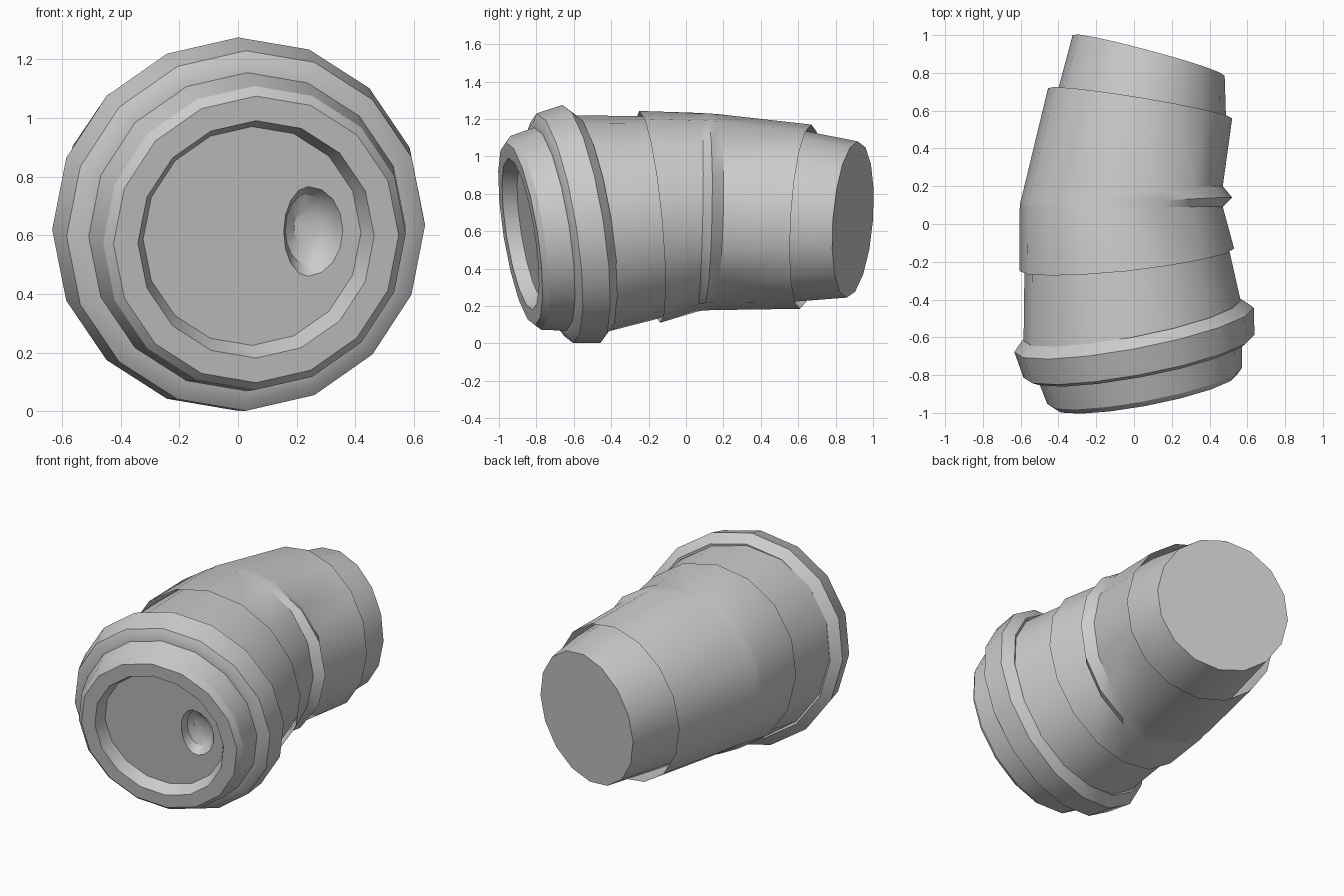
import bpy, bmesh, math
from mathutils import Vector

if "Cube" in bpy.data.objects:
    bpy.data.objects.remove(bpy.data.objects["Cube"])

SIDES = 16


def ring(left, right, top, bottom):
    """Closed loop from left/right (x, y) and top/bottom (x, y, z) extremes."""
    top, bottom = Vector(top), Vector(bottom)
    mid = (top + bottom) / 2
    rv = Vector(right) - mid
    lv = Vector(left) - mid
    up = (top - bottom) / 2
    pts = []
    for i in range(SIDES):
        a = 2 * math.pi * i / SIDES
        c = math.cos(a)
        pts.append(mid + (rv * c if c > 0 else lv * -c) + up * math.sin(a))
    return pts


def section(L, R, T, B):
    """Paper section: L, R read in plan (x, y); T, B read from the side (y, z)."""
    x = (L[0] + R[0]) / 2
    z = (T[1] + B[1]) / 2
    return ring((*L, z), (*R, z), (x, *T), (x, *B))


def loft(name, rings, cap=False):
    bm = bmesh.new()
    loops = [[bm.verts.new(p) for p in r] for r in rings]
    for a, b in zip(loops, loops[1:]):
        for i in range(SIDES):
            j = (i + 1) % SIDES
            bm.faces.new((a[i], a[j], b[j], b[i]))
    if cap:
        bm.faces.new(loops[-1])
    bmesh.ops.recalc_face_normals(bm, faces=bm.faces)
    me = bpy.data.meshes.new(name)
    bm.to_mesh(me)
    bm.free()
    ob = bpy.data.objects.new(name, me)
    bpy.context.collection.objects.link(ob)
    bpy.ops.object.select_all(action='DESELECT')
    ob.select_set(True)
    bpy.context.view_layer.objects.active = ob
    bpy.ops.object.shade_smooth_by_angle(angle=math.radians(32))
    return ob


# Lid axes: d points out of the lid, u to the right, v up
origin = Vector((0, -0.56, 0.638))
d = Vector((0.19, -1, -0.16)).normalized()
u = (Vector((1, 0, 0)) - d * d.x).normalized()
v = u.cross(-d)


def lid_ring(t, left, right=None, high=None, a=0, b=0):
    right = left if right is None else right
    high = left if high is None else high
    c = origin + d * t + u * a + v * b
    return ring(c - u * left, c + u * right, c + v * high, c - v * high)


# Lid: rim band, stepped wall, lip, recessed disc and sip dent
lid = [lid_ring(t, r) for t, r in (
    (-0.05, 0.575), (-0.055, 0.59), (0, 0.645), (0.145, 0.622), (0.165, 0.585),
    (0.17, 0.55), (0.305, 0.525), (0.335, 0.495), (0.335, 0.41), (0.26, 0.378))]
lid += [lid_ring(0.26, 0.085, 0.12, 0.155, 0.195, 0.01),
        lid_ring(0.21, 0.07, 0.09, 0.12, 0.195, 0.01),
        lid_ring(0.185, 0.035, 0.045, 0.06, 0.195, 0.01)]
loft("lid", lid, cap=True)

# Paper cup: bent body with closed base
loft("cup", [
    section((-0.585, -0.66), (0.57, -0.43), (-0.62, 1.22), (-0.43, 0.06)),
    section((-0.58, -0.26), (0.50, -0.12), (-0.25, 1.215), (-0.14, 0.135)),
    section((-0.57, 0.10), (0.44, 0.12), (0.10, 1.205), (0.08, 0.20)),
    section((-0.405, 0.70), (0.487, 0.56), (0.64, 1.135), (0.60, 0.225)),
    section((-0.325, 1.00), (0.48, 0.785), (0.92, 1.08), (0.86, 0.245)),
], cap=True)

# Sleeve: open band with a folded crease on the right
loft("sleeve", [
    section((-0.605, -0.25), (0.53, -0.13), (-0.25, 1.243), (-0.14, 0.11)),
    section((-0.605, 0.08), (0.47, 0.09), (0.08, 1.232), (0.06, 0.170)),
    section((-0.603, 0.11), (0.52, 0.14), (0.11, 1.230), (0.09, 0.176)),
    section((-0.59, 0.16), (0.47, 0.20), (0.16, 1.227), (0.14, 0.178)),
    section((-0.455, 0.72), (0.52, 0.56), (0.67, 1.17), (0.61, 0.185)),
])
